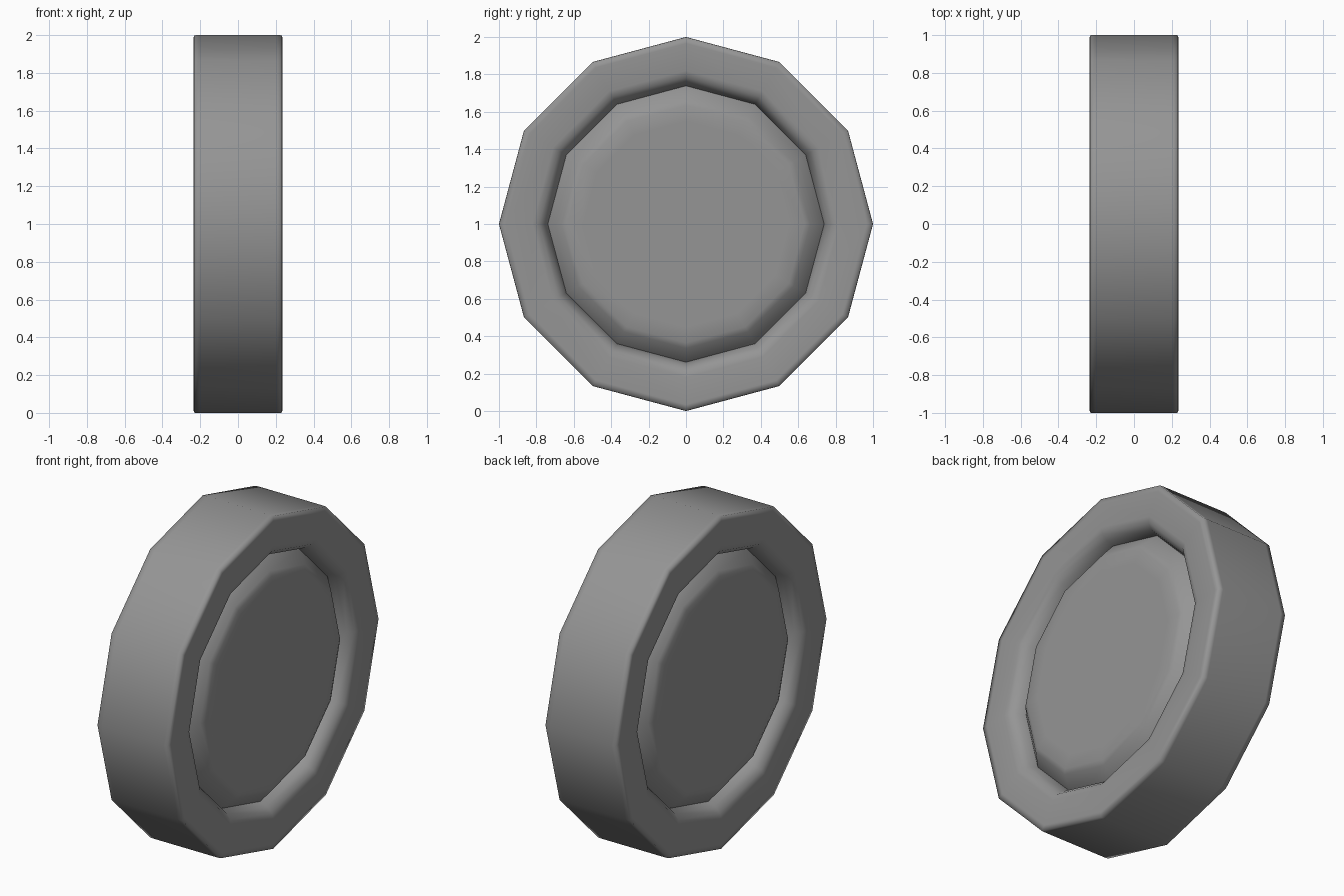
import bpy, bmesh, math

if "Cube" in bpy.data.objects:
    bpy.data.objects.remove(bpy.data.objects["Cube"])

SIDES = 12
CENTRE_Z = 1.0

# Dark grey rubber
grey = bpy.data.materials.new("dark_grey")
grey.diffuse_color = (0.3, 0.3, 0.3, 1.0)
grey.use_nodes = True
grey.node_tree.nodes["Principled BSDF"].inputs["Base Color"].default_value = grey.diffuse_color


def lathe_x(name, profile, closed, caps=False):
    """Spin (x, radius) points about the x axis into a twelve-sided solid."""
    bm = bmesh.new()
    rings = []
    for x, r in profile:
        rings.append([bm.verts.new((x, r * math.sin(2 * math.pi * i / SIDES),
                                    CENTRE_Z + r * math.cos(2 * math.pi * i / SIDES)))
                      for i in range(SIDES)])
    count = len(rings) if closed else len(rings) - 1
    for k in range(count):
        a, b = rings[k], rings[(k + 1) % len(rings)]
        for i in range(SIDES):
            j = (i + 1) % SIDES
            bm.faces.new((a[i], a[j], b[j], b[i]))
    if caps:
        bm.faces.new(rings[0])
        bm.faces.new(rings[-1])
    bmesh.ops.recalc_face_normals(bm, faces=bm.faces)
    mesh = bpy.data.meshes.new(name)
    bm.to_mesh(mesh)
    bm.free()
    mesh.materials.append(grey)
    obj = bpy.data.objects.new(name, mesh)
    bpy.context.collection.objects.link(obj)
    bpy.ops.object.select_all(action='DESELECT')
    obj.select_set(True)
    bpy.context.view_layer.objects.active = obj
    bpy.ops.object.shade_smooth_by_angle(angle=math.radians(100))
    return obj


def mirrored(half):
    return half + [(-x, r) for x, r in reversed(half)]


# Tyre: flat tread, tight shoulders, flat side walls and a rounded inner lip
tyre_half = [(0.205, 1.0), (0.234, 0.999), (0.235, 0.965), (0.235, 0.82),
             (0.225, 0.785), (0.19, 0.755), (0.14, 0.737), (0.06, 0.73)]
lathe_x("tyre", mirrored(tyre_half), closed=True)

# Hub: chamfered disc whose edge sinks into the tyre
hub_half = [(0.225, 0.55), (0.225, 0.635), (0.213, 0.665), (0.15, 0.735), (0.13, 0.75)]
lathe_x("hub_disc", mirrored(hub_half), closed=False, caps=True)
